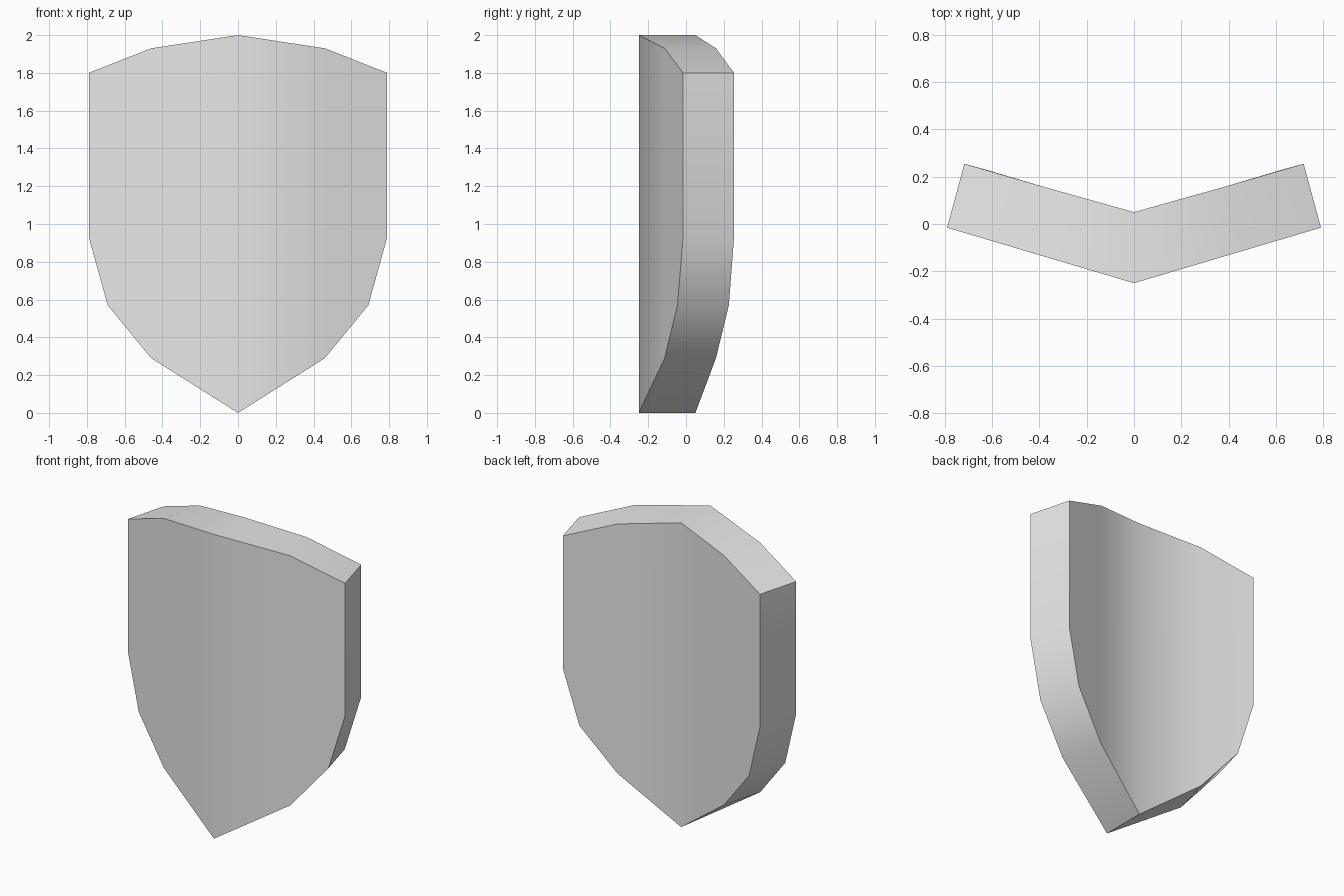
import bpy, bmesh, math

if "Cube" in bpy.data.objects:
    bpy.data.objects.remove(bpy.data.objects["Cube"])

# Right half of the outline (x, z), from top centre to bottom tip
OUTLINE = [(0, 2.0), (0.46, 1.93), (0.79, 1.80), (0.79, 0.93),
           (0.69, 0.57), (0.46, 0.29), (0, 0)]


def front_point(x, z):
    return (x, -0.25 + 0.297 * x, z)


def back_point(x, z):
    # Thickness runs square to the folded half
    if x == 0:
        return (0, 0.05, z)
    return (x - 0.073, 0.02 + 0.297 * x, z) if x > 0.75 else (x - 0.073, 0.022 + 0.297 * x, z)


bm = bmesh.new()
front = [bm.verts.new(front_point(x, z)) for x, z in OUTLINE]
back = [bm.verts.new(back_point(x, z)) for x, z in OUTLINE]

# Inner and outer panels on both sides
for panel in ((0, 1, 5, 6), (1, 2, 3, 4, 5)):
    bm.faces.new([front[i] for i in reversed(panel)])
    bm.faces.new([back[i] for i in panel])

# Rim
for i in range(len(OUTLINE) - 1):
    bm.faces.new((front[i], front[i + 1], back[i + 1], back[i]))

# Mirror to the left half and weld the centre fold
copy = bmesh.ops.duplicate(bm, geom=bm.verts[:] + bm.edges[:] + bm.faces[:])["geom"]
for v in copy:
    if isinstance(v, bmesh.types.BMVert):
        v.co.x = -v.co.x
bmesh.ops.remove_doubles(bm, verts=bm.verts[:], dist=0.0005)
bmesh.ops.recalc_face_normals(bm, faces=bm.faces[:])

mesh = bpy.data.meshes.new("shield")
bm.to_mesh(mesh)
bm.free()

shield = bpy.data.objects.new("shield", mesh)
bpy.context.collection.objects.link(shield)

grey = bpy.data.materials.new("light grey")
grey.diffuse_color = (0.8, 0.8, 0.8, 1)
grey.use_nodes = True
grey.node_tree.nodes["Principled BSDF"].inputs["Base Color"].default_value = grey.diffuse_color
mesh.materials.append(grey)

# Soft centre fold, crisp rim
bpy.context.view_layer.objects.active = shield
shield.select_set(True)
bpy.ops.object.shade_smooth_by_angle(angle=math.radians(40))
